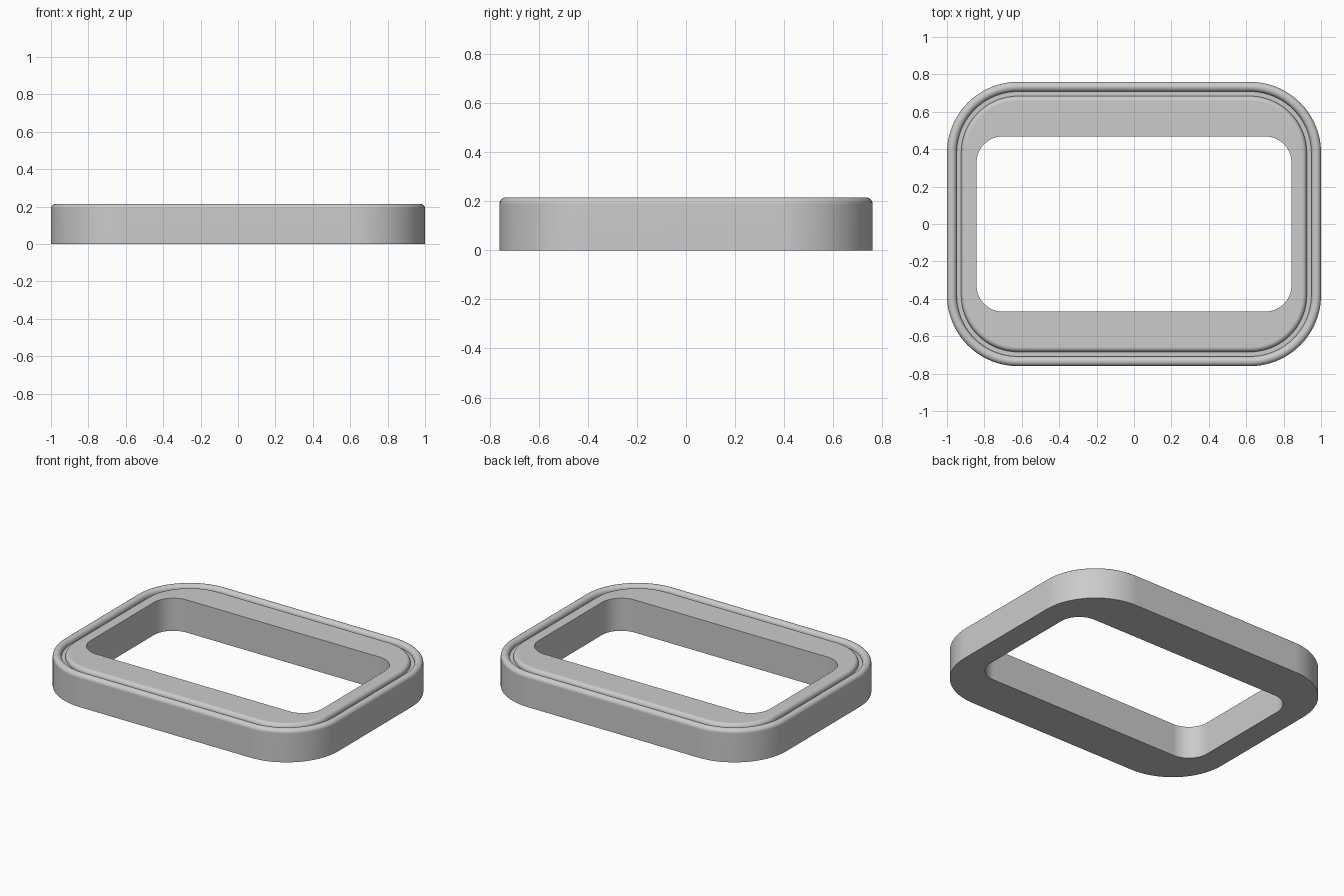
import bpy
import bmesh
from math import sin, cos, pi

if "Cube" in bpy.data.objects:
    bpy.data.objects.remove(bpy.data.objects["Cube"], do_unlink=True)

HALF_X, HALF_Y, CORNER = 1.0, 0.76, 0.38
HEIGHT = 0.215
ROUND = 0.026          # radius of the rounded rim edges
GROOVE_IN = 0.076      # inset of the groove's inner wall
GROOVE_Z = HEIGHT - 0.032
CORNER_STEPS = 20
ROUND_STEPS = 6


def rounded_rect(hx, hy, r):
    """Outline of a rounded rectangle, counter-clockwise."""
    points = []
    for quarter, (sx, sy) in enumerate([(1, 1), (-1, 1), (-1, -1), (1, -1)]):
        for i in range(CORNER_STEPS + 1):
            a = (quarter + i / CORNER_STEPS) * pi / 2
            points.append((sx * (hx - r) + r * cos(a), sy * (hy - r) + r * sin(a)))
    return points


def arc(centre, start, end):
    """Profile arc of (inset, height) pairs ending or starting on the top plane."""
    steps = [start + (end - start) * i / ROUND_STEPS for i in range(ROUND_STEPS + 1)]
    return [(centre - ROUND * cos(a), HEIGHT - ROUND + ROUND * sin(a)) for a in steps]


# Cross-section: outer wall, rounded rim, groove, rounded inner shoulder
profile = [(0, 0)]
profile += arc(ROUND, 0, pi / 2)
profile += arc(ROUND, pi / 2, pi)[1:]
profile += [(2 * ROUND, GROOVE_Z), (GROOVE_IN, GROOVE_Z)]
profile += arc(GROOVE_IN + ROUND, 0, pi / 2)

loops = [(rounded_rect(HALF_X - d, HALF_Y - d, CORNER - d), z) for d, z in profile]

# Central opening through the frame
opening = rounded_rect(0.842, 0.468, 0.14)
loops += [(opening, HEIGHT), (opening, 0)]

# Skin the loops into one closed ring
bm = bmesh.new()
rings = [[bm.verts.new((x, y, z)) for x, y in outline] for outline, z in loops]
for k, ring in enumerate(rings):
    following = rings[(k + 1) % len(rings)]
    for i in range(len(ring)):
        j = (i + 1) % len(ring)
        bm.faces.new((ring[i], ring[j], following[j], following[i]))
bmesh.ops.recalc_face_normals(bm, faces=bm.faces)

mesh = bpy.data.meshes.new("grooved_frame")
bm.to_mesh(mesh)
bm.free()
frame = bpy.data.objects.new("grooved_frame", mesh)
bpy.context.collection.objects.link(frame)

# Grey material
grey = bpy.data.materials.new("light_grey")
grey.use_nodes = True
colour = (0.6, 0.6, 0.6, 1)
grey.diffuse_color = colour
grey.node_tree.nodes["Principled BSDF"].inputs["Base Color"].default_value = colour
mesh.materials.append(grey)

# Smooth curves, crisp edges, flat planes
bpy.ops.object.select_all(action='DESELECT')
frame.select_set(True)
bpy.context.view_layer.objects.active = frame
bpy.ops.object.shade_smooth_by_angle(angle=pi / 6)
weighted = frame.modifiers.new("flat_planes", 'WEIGHTED_NORMAL')
weighted.keep_sharp = True
